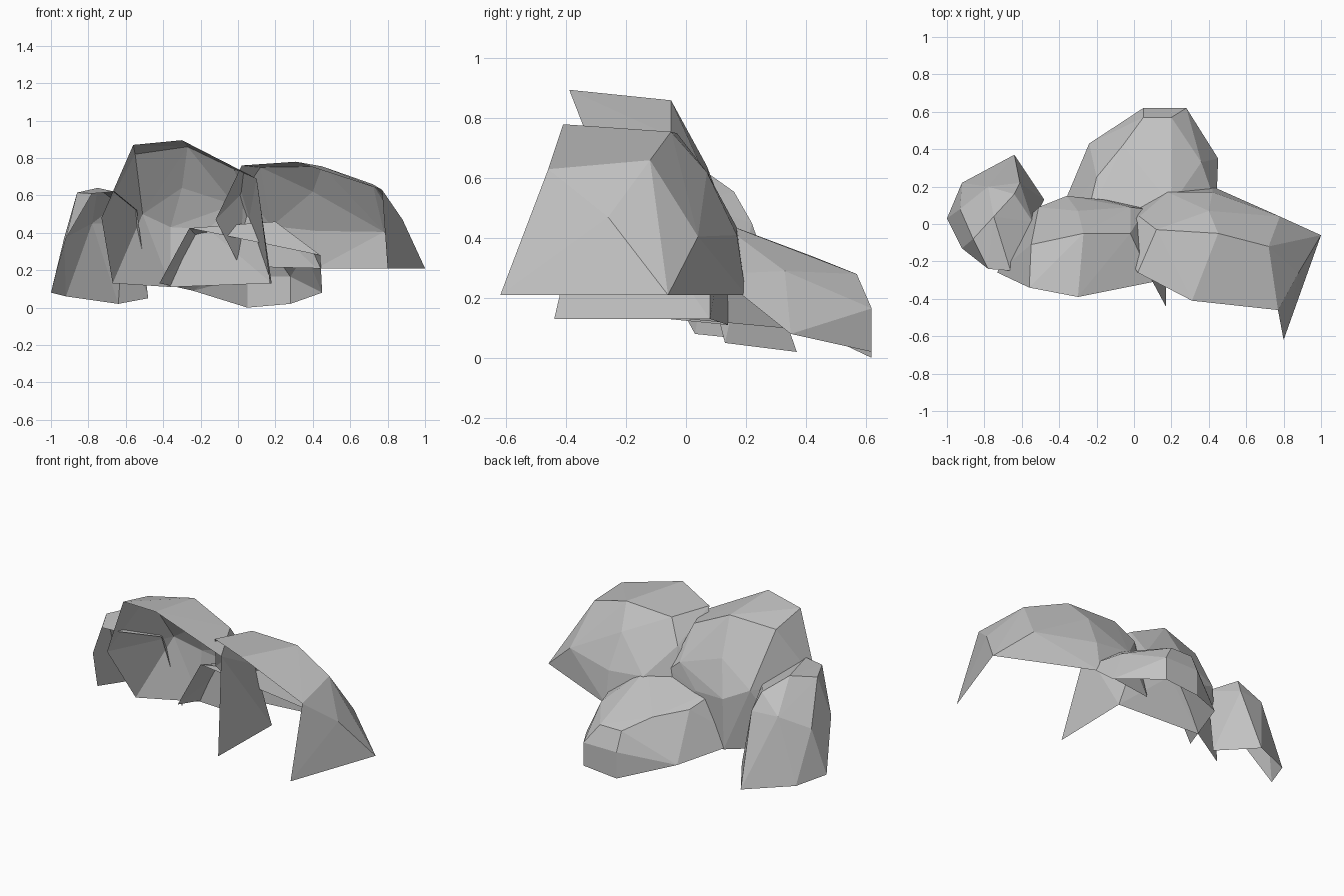
import bpy
import bmesh
from mathutils import Vector

# Remove the default object
default_cube = bpy.data.objects.get("Cube")
if default_cube:
    bpy.data.objects.remove(default_cube, do_unlink=True)

# One plain stone material
stone_grey = bpy.data.materials.new("stone_grey")
stone_grey.use_nodes = True
stone_colour = (0.55, 0.55, 0.55, 1)
stone_grey.diffuse_color = stone_colour
for node in stone_grey.node_tree.nodes:
    if node.type == "BSDF_PRINCIPLED":
        node.inputs["Base Color"].default_value = stone_colour
        node.inputs["Roughness"].default_value = 0.9


def boulder_shell(name, opening, *outlines):
    """Wrap the outlines in a faceted skin and leave it open on one side."""
    bm = bmesh.new()
    for outline in outlines:
        for point in outline:
            bm.verts.new(point)
    hull = bmesh.ops.convex_hull(bm, input=bm.verts[:])
    spare = {v for v in hull["geom_interior"] + hull["geom_unused"]
             if isinstance(v, bmesh.types.BMVert)}
    bmesh.ops.delete(bm, geom=list(spare), context="VERTS")
    bmesh.ops.recalc_face_normals(bm, faces=bm.faces[:])

    # Remove the faces that look out through the opening
    direction = Vector(opening).normalized()
    bm.normal_update()
    open_faces = [f for f in bm.faces if f.normal.dot(direction) > 0.5]
    bmesh.ops.delete(bm, geom=open_faces, context="FACES")

    mesh = bpy.data.meshes.new(name)
    bm.to_mesh(mesh)
    bm.free()
    mesh.materials.append(stone_grey)
    mesh.shade_flat()
    boulder = bpy.data.objects.new(name, mesh)
    bpy.context.collection.objects.link(boulder)
    return boulder


# Large boulder on the +x side: front rim, crown, back and foot
boulder_shell(
    "left_boulder", (0, -1, -.7),
    [(-.12, -.05, .47), (.02, -.26, .76), (.31, -.41, .78), (.77, -.46, .63)],
    [(.12, -.03, .75), (.45, -.05, .755), (.72, -.12, .66), (.88, -.26, .47)],
    [(.03, .04, .62), (.4, .07, .62), (.18, .17, .435), (.42, .17, .41),
     (.78, .04, .405)],
    [(.01, .13, .22), (.42, .2, .21), (1, -.06, .21), (.8, -.62, .21)],
)

# Tall boulder in the middle
boulder_shell(
    "middle_boulder", (0, -1, -.7),
    [(-.73, -.26, .48), (-.66, -.28, .62), (-.56, -.34, .87),
     (-.3, -.39, .895), (.1, -.31, .69)],
    [(-.55, -.11, .82), (-.27, -.05, .86), (-.02, -.05, .74)],
    [(-.3, .07, .64), (-.51, .09, .5), (-.36, .15, .43), (-.16, .13, .42),
     (-.02, .09, .55), (.06, .08, .48)],
    [(-.67, -.06, .13), (-.36, .14, .11), (.18, .08, .13), (.17, -.44, .13)],
)

# Low boulder at the back
boulder_shell(
    "back_boulder", (0, -.6, -.8),
    [(-.42, 0, .13), (-.26, 0, .425), (.2, .1, .46), (.44, .1, .28)],
    [(-.2, .25, .36), (-.06, .42, .34), (.2, .42, .33), (.36, .33, .29)],
    [(.05, .57, .28), (.2, .57, .28), (.05, .62, .165), (.28, .62, .165)],
    [(-.24, .43, .09), (.05, .62, 0), (.28, .62, .02), (.45, .35, .08)],
)

# Small boulder on the -x side
boulder_shell(
    "right_boulder", (.3, -.6, -.7),
    [(-.92, -.13, .37), (-.78, -.24, .61), (-.66, -.25, .62), (-.54, .01, .52)],
    [(-.86, -.08, .615), (-.75, .04, .64), (-.64, .16, .555)],
    [(-.93, .08, .37), (-.78, .2, .45), (-.61, .22, .45)],
    [(-1, .03, .08), (-.92, .22, .06), (-.64, .37, .02), (-.48, .13, .05)],
)
